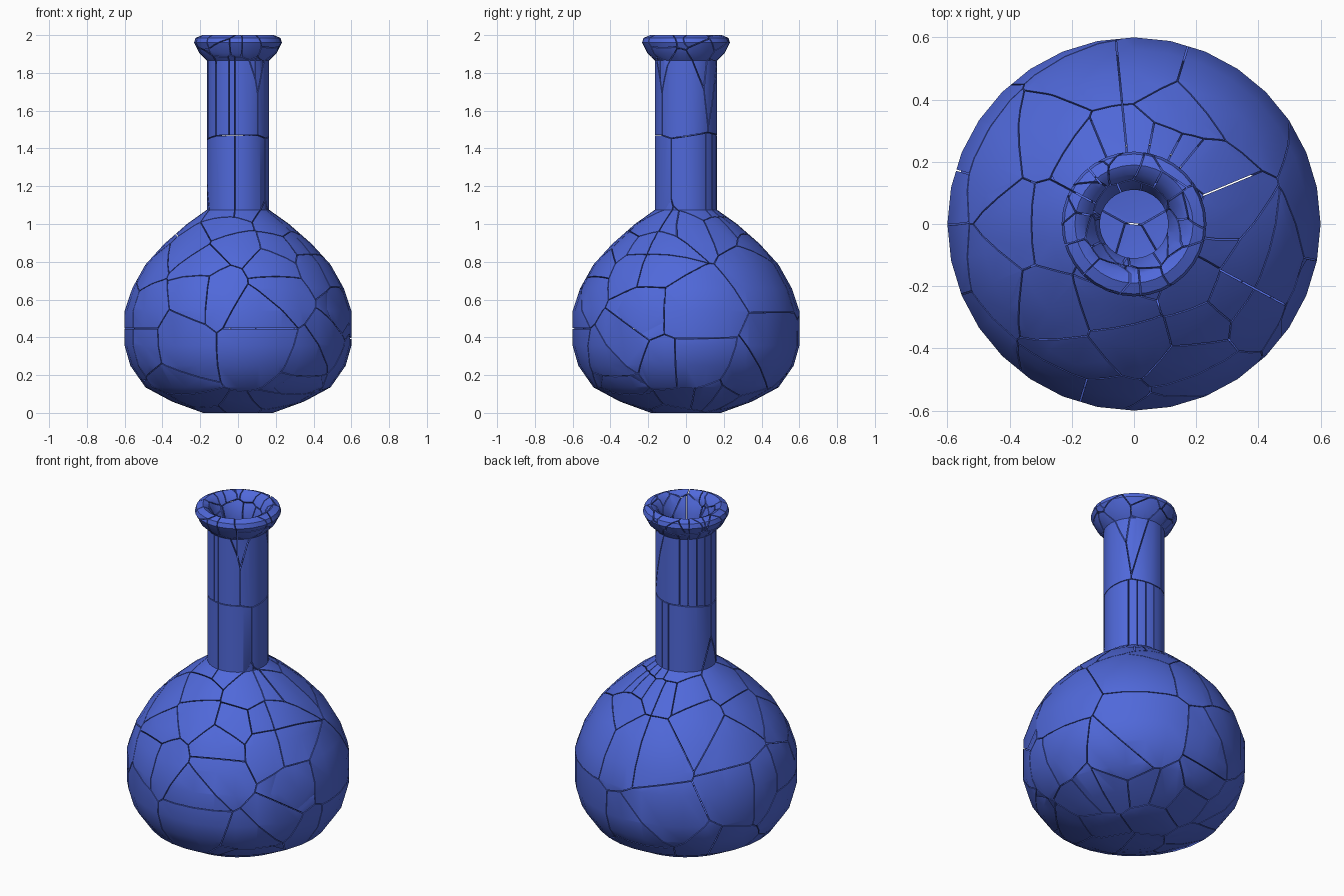
import bpy, bmesh, math, random
from mathutils import Vector

if "Cube" in bpy.data.objects:
    bpy.data.objects.remove(bpy.data.objects["Cube"])

random.seed(7)
SEG = 32
GAP = 0.0022          # half width of the cracks

mat = bpy.data.materials.new("blue_glaze")
mat.diffuse_color = (0.08, 0.14, 0.7, 1)
mat.use_nodes = True
mat.node_tree.nodes["Principled BSDF"].inputs["Base Color"].default_value = mat.diffuse_color

# Closed wall profile (radius, height): outside going up, inside going down
OUTER = [(0, 0), (0.185, 0), (0.35, 0.06), (0.49, 0.135), (0.57, 0.25), (0.6, 0.355),
         (0.6, 0.54), (0.56, 0.66), (0.49, 0.785), (0.39, 0.895), (0.27, 1.0), (0.165, 1.075)]
LIP = [(0.165, 1.865), (0.205, 1.905), (0.233, 1.96), (0.225, 1.985), (0.19, 2.0),
       (0.16, 1.985), (0.135, 1.94), (0.11, 1.89)]
INNER = [(0.11, 1.05), (0.24, 0.96), (0.36, 0.855), (0.45, 0.755), (0.515, 0.64), (0.55, 0.53),
         (0.55, 0.365), (0.52, 0.27), (0.455, 0.175), (0.33, 0.105), (0.17, 0.05), (0, 0.05)]


def point(r, z, i):
    a = 2 * math.pi * i / SEG
    return Vector((r * math.cos(a), r * math.sin(a), z))


def lathe(profile):
    bm = bmesh.new()
    rings = []
    for r, z in profile:
        n = SEG if r > 0 else 1
        rings.append([bm.verts.new(point(r, z, i)) for i in range(n)])
    for a, b in zip(rings, rings[1:]):
        for i in range(SEG):
            j = (i + 1) % SEG
            loop = [a[i % len(a)], a[j % len(a)], b[j % len(b)], b[i % len(b)]]
            bm.faces.new(list(dict.fromkeys(loop)))
    bmesh.ops.recalc_face_normals(bm, faces=bm.faces)
    return bm


def pick_seeds(profile, count):
    pool = [point(r, z, i) for r, z in profile if r > 0 for i in range(SEG)]
    return random.sample(pool, count)


def cut_shard(source, seed, others):
    """Keep only the part of the wall closest to the seed, with capped cuts."""
    bm = source.copy()
    for other in sorted(others, key=lambda p: (p - seed).length):
        d = other - seed
        reach = max(((v.co - seed).length for v in bm.verts), default=0)
        if d.length < 1e-6:
            continue
        if d.length / 2 - GAP > reach:
            break
        n = d.normalized()
        res = bmesh.ops.bisect_plane(
            bm, geom=bm.verts[:] + bm.edges[:] + bm.faces[:], dist=1e-5,
            plane_co=(seed + other) / 2 - n * GAP, plane_no=n, clear_outer=True)
        rim = [e for e in res["geom_cut"]
               if isinstance(e, bmesh.types.BMEdge) and e.is_boundary]
        if rim:
            bmesh.ops.triangle_fill(bm, edges=rim, use_beauty=True,
                                    use_dissolve=False, normal=n)
    bmesh.ops.recalc_face_normals(bm, faces=bm.faces)
    return bm


# Fracture the flask wall around seeds on its own rings
flask = lathe(OUTER + LIP + INNER)
groups = {"lip_shard": pick_seeds(LIP, 44),
          "body_shard": pick_seeds(OUTER[:-1], 58) + pick_seeds(INNER[1:], 14),
          "neck_shard": pick_seeds(OUTER[-1:], 7)}
seeds = [s for g in groups.values() for s in g]

for name, group in groups.items():
    for k, seed in enumerate(group):
        bm = cut_shard(flask, seed, seeds)
        if bm.faces:
            me = bpy.data.meshes.new(f"{name}_{k}")
            bm.to_mesh(me)
            me.shade_smooth()
            me.set_sharp_from_angle(angle=math.radians(40))
            me.materials.append(mat)
            ob = bpy.data.objects.new(f"{name}_{k}", me)
            bpy.context.collection.objects.link(ob)
        bm.free()
flask.free()
